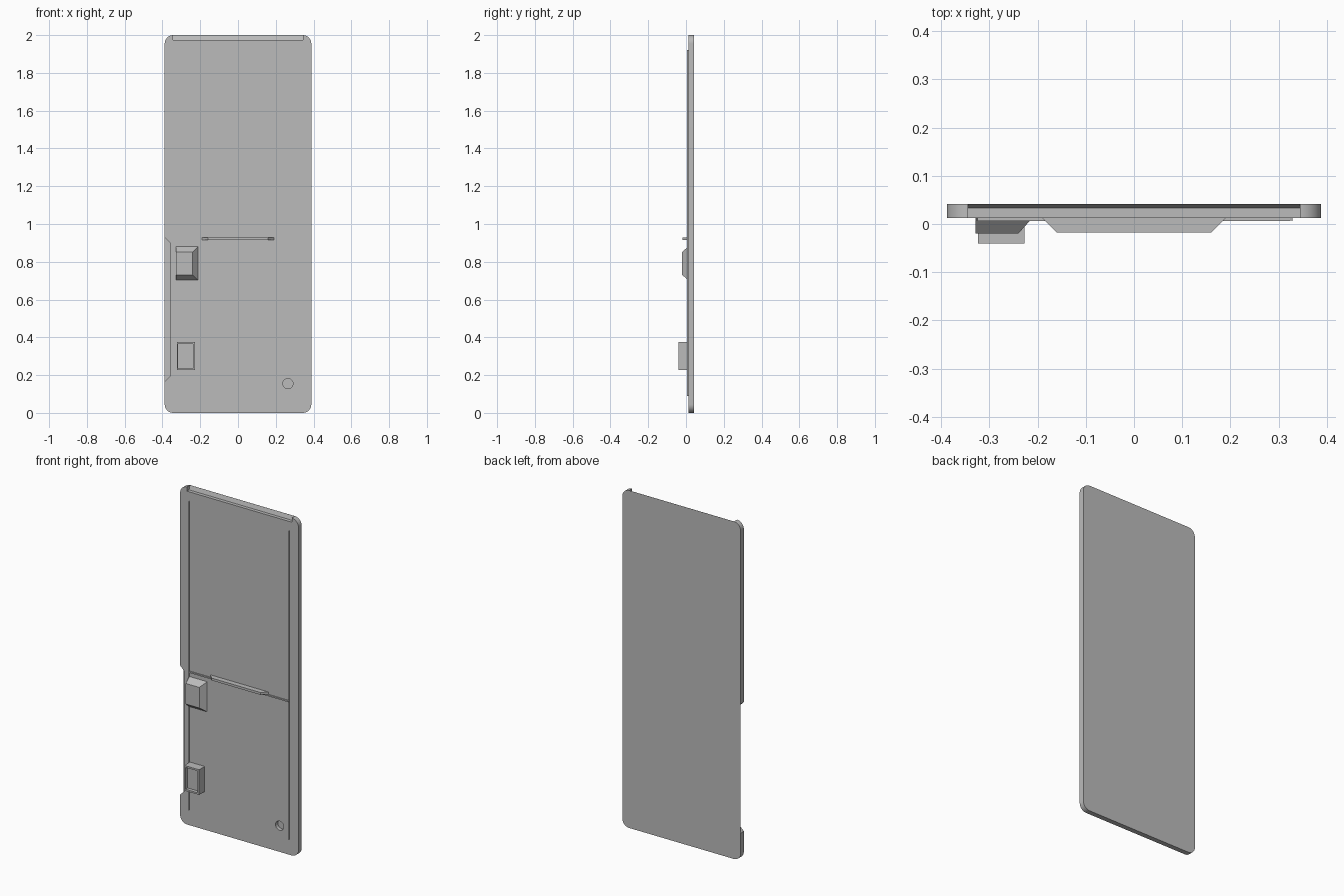
import bpy, bmesh, math
from mathutils import Vector

cube = bpy.data.objects.get("Cube")
if cube:
    bpy.data.objects.remove(cube)

grey = bpy.data.materials.new("plain grey")
grey.use_nodes = True
COLOUR = (0.5, 0.5, 0.5, 1)
grey.diffuse_color = COLOUR
grey.node_tree.nodes["Principled BSDF"].inputs["Base Color"].default_value = COLOUR

FRONT, BACK = 0.0125, 0.042      # panel faces
W, H, R = 0.388, 2.0, 0.045      # half width, height, corner radius


def finish(name, bm):
    bmesh.ops.recalc_face_normals(bm, faces=bm.faces)
    mesh = bpy.data.meshes.new(name)
    bm.to_mesh(mesh)
    bm.free()
    mesh.materials.append(grey)
    obj = bpy.data.objects.new(name, mesh)
    bpy.context.collection.objects.link(obj)
    return obj


def loft(name, start, end):
    """Solid between two matching outlines."""
    bm = bmesh.new()
    a = [bm.verts.new(p) for p in start]
    b = [bm.verts.new(p) for p in end]
    bm.faces.new(a)
    bm.faces.new(b)
    for i in range(len(a)):
        j = (i + 1) % len(a)
        bm.faces.new((a[i], a[j], b[j], b[i]))
    return finish(name, bm)


def rect(x0, x1, z0, z1, y):
    return [(x0, y, z0), (x1, y, z0), (x1, y, z1), (x0, y, z1)]


def box(name, x0, x1, y0, y1, z0, z1):
    return loft(name, rect(x0, x1, z0, z1, y0), rect(x0, x1, z0, z1, y1))


def cut(obj, cutter):
    mod = obj.modifiers.new("cut", "BOOLEAN")
    mod.operation = "DIFFERENCE"
    mod.solver = "EXACT"
    mod.object = cutter
    bpy.context.view_layer.objects.active = obj
    bpy.ops.object.modifier_apply(modifier=mod.name)
    bpy.data.objects.remove(cutter)


# Rounded panel
outline = []
for k, (sx, sz) in enumerate([(1, 1), (-1, 1), (-1, -1), (1, -1)]):
    for i in range(13):
        t = math.pi / 2 * (k + i / 12)
        outline.append((sx * (W - R) + R * math.cos(t),
                        H / 2 + sz * (H / 2 - R) + R * math.sin(t)))
panel = loft("back_panel", [(x, FRONT, z) for x, z in outline],
             [(x, BACK, z) for x, z in outline])

# Top notch, sloping back to a thin edge
profile = [(-0.05, 1.975), (0.033, 1.975), (0.0415, 2.0), (0.0449, 2.01), (-0.05, 2.01)]
cut(panel, loft("top_notch", [(-0.344, y, z) for y, z in profile],
                [(0.344, y, z) for y, z in profile]))

# Side notch with slanted ends
profile = [(-0.36, -0.05), (-0.36, 0.033), (-0.388, 0.0415), (-0.4, 0.0451), (-0.4, -0.05)]
cut(panel, loft("side_notch", [(x, y, 0.165 + x - -W) for x, y in profile],
                [(x, y, 0.93 - x - W) for x, y in profile]))

# Round blind hole
circle = [(0.264 + 0.027 * math.cos(t), 0.155 + 0.027 * math.sin(t))
          for t in (math.tau * i / 32 for i in range(32))]
cut(panel, loft("hole_cutter", [(x, -0.05, z) for x, z in circle],
                [(x, 0.035, z) for x, z in circle]))

# Thin upright ribs and the cross rib
for side, x in (("right", -0.328), ("left", 0.328)):
    box(side + "_rib", x - 0.001, x + 0.001, 0.006, FRONT + 0.002, 0.09, 1.92)
box("cross_rib", -0.325, 0.325, 0.006, FRONT + 0.002, 0.906, 0.914)

# Tapered tab above the cross rib
loft("centre_tab", rect(-0.191, 0.191, 0.914, 0.928, FRONT + 0.001),
     rect(-0.16, 0.16, 0.914, 0.928, -0.018))

# Upper block with sloped sides
loft("upper_block", rect(-0.329, -0.21, 0.702, 0.882, FRONT + 0.001),
     rect(-0.329, -0.24, 0.73, 0.852, -0.02))

# Lower block with a shallow pocket
lower = box("lower_block", -0.324, -0.227, -0.04, FRONT + 0.001, 0.226, 0.375)
cut(lower, box("pocket_cutter", -0.317, -0.237, -0.1, -0.02, 0.236, 0.365))

# Smooth corners, keep edges crisp
bpy.ops.object.select_all(action="DESELECT")
panel.select_set(True)
bpy.context.view_layer.objects.active = panel
bpy.ops.object.shade_smooth_by_angle(angle=math.radians(30))
